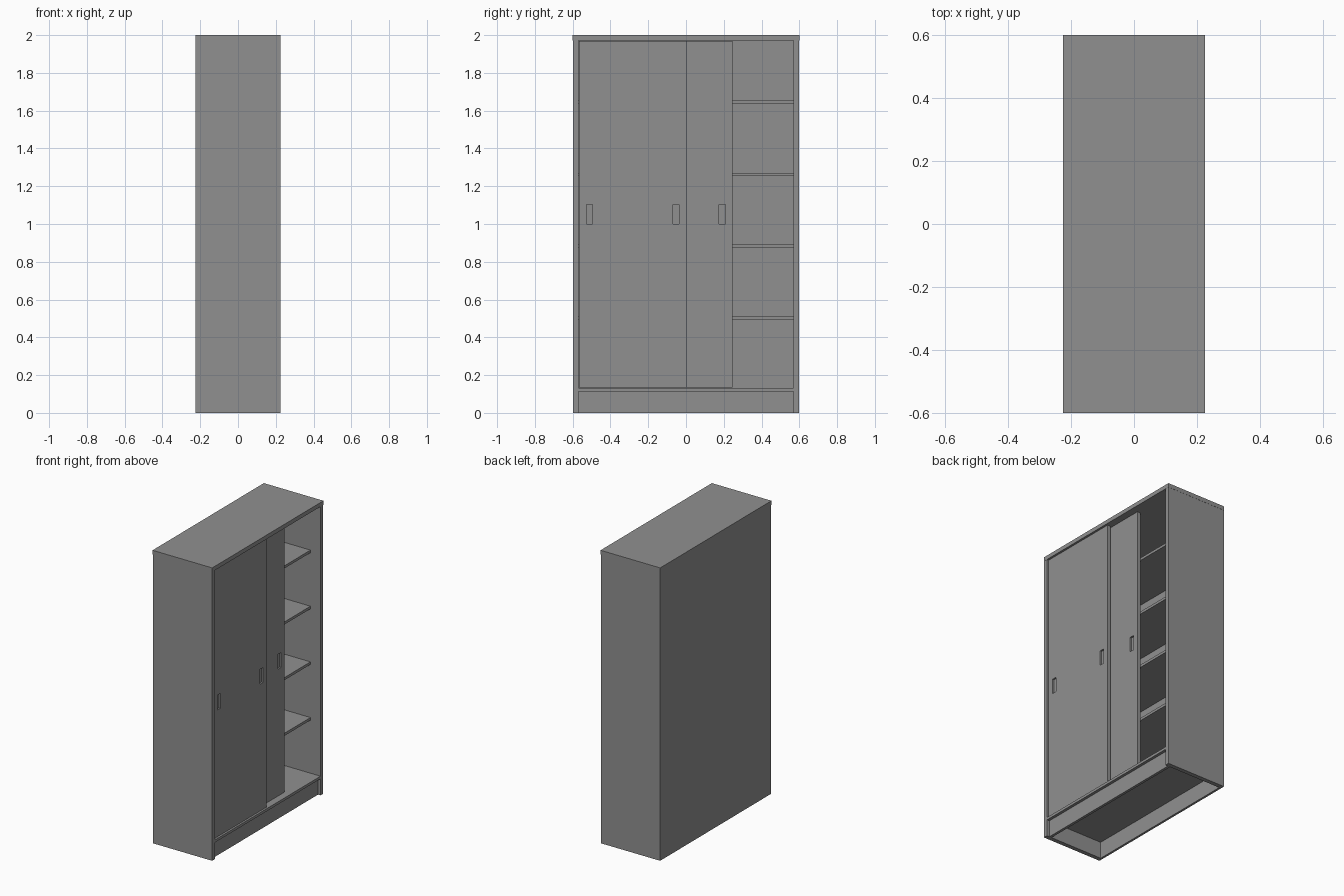
import bpy, bmesh
from mathutils import Matrix, Vector

if "Cube" in bpy.data.objects:
    bpy.data.objects.remove(bpy.data.objects["Cube"])

grey = bpy.data.materials.new("dark_grey")
grey.diffuse_color = (0.28, 0.28, 0.28, 1)
grey.use_nodes = True
grey.node_tree.nodes["Principled BSDF"].inputs["Base Color"].default_value = grey.diffuse_color


def box(name, x0, x1, y0, y1, z0, z1):
    bm = bmesh.new()
    size = Vector((x1 - x0, y1 - y0, z1 - z0))
    mid = Vector((x1 + x0, y1 + y0, z1 + z0)) / 2
    bmesh.ops.create_cube(bm, size=1, matrix=Matrix.Translation(mid) @ Matrix.Diagonal((*size, 1)))
    me = bpy.data.meshes.new(name)
    bm.to_mesh(me)
    bm.free()
    me.materials.append(grey)
    ob = bpy.data.objects.new(name, me)
    bpy.context.collection.objects.link(ob)
    return ob


def recess(door, x, y):
    # finger pull cut into the door face
    cutter = box("pull_cutter", x - 0.012, x + 0.02, y - 0.016, y + 0.016, 1.0, 1.102)
    cutter.hide_render = True
    cutter.hide_viewport = True
    mod = door.modifiers.new("pull", 'BOOLEAN')
    mod.operation = 'DIFFERENCE'
    mod.solver = 'EXACT'
    mod.object = cutter


X, Y, T = 0.225, 0.6, 0.03
LIP = 0.001   # top sits very slightly proud of the carcass
S = X - LIP
IN = Y - T    # inner half width
BACK = -S + 0.015

# carcass
box("top_panel", -X, X, -Y, Y, 1.972, 2.0)
for name, s in (("left_side", -1), ("right_side", 1)):
    a, b = sorted((s * (Y - LIP), s * IN))
    box(name, -S, S, a, b, 0, 1.972)
box("back_panel", -S, BACK, -IN, IN, 0, 1.972)
box("bottom_panel", BACK, S, -IN, IN, 0.113, 0.131)
box("kick_board", 0.187, 0.205, -IN, IN, 0, 0.113)

# inner shelves
for i, z in enumerate((0.493, 0.873, 1.253, 1.636)):
    box(f"shelf_{i + 1}", BACK, 0.148, -IN, IN, z, z + 0.018)

# two sliding doors on separate tracks, each with two recessed pulls
for name, front, y0, y1 in (("front_door", 0.215, -0.567, 0.002),
                            ("rear_door", 0.18, -0.322, 0.247)):
    door = box(name, front - 0.025, front, y0, y1, 0.135, 1.968)
    for y in (y0 + 0.055, y1 - 0.055):
        recess(door, front, y)
